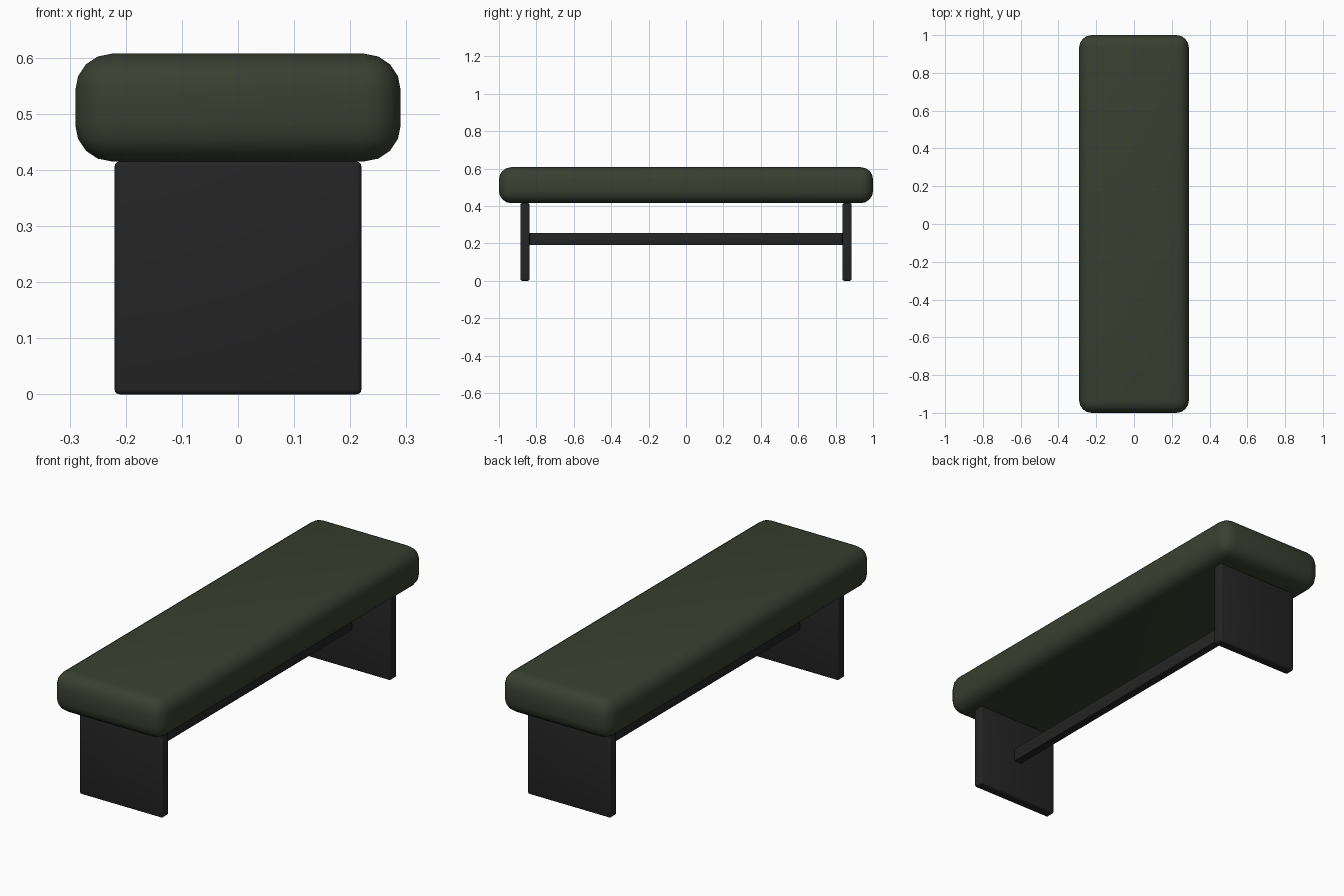
import bpy
import math

if "Cube" in bpy.data.objects:
    bpy.data.objects.remove(bpy.data.objects["Cube"])


def material(name, rgb):
    m = bpy.data.materials.new(name)
    m.diffuse_color = (*rgb, 1)
    m.use_nodes = True
    m.node_tree.nodes["Principled BSDF"].inputs["Base Color"].default_value = m.diffuse_color
    return m


olive = material("olive_fabric", (0.041, 0.050, 0.030))
black = material("black_wood", (0.018, 0.018, 0.018))


def rounded_box(name, size, center, radius, segments, mat):
    """Box with rounded edges, given full size and centre."""
    bpy.ops.mesh.primitive_cube_add(size=1, location=center)
    ob = bpy.context.object
    ob.name = name
    ob.scale = size
    bpy.ops.object.transform_apply(location=False, rotation=False, scale=True)
    bev = ob.modifiers.new("rounding", "BEVEL")
    bev.width = radius
    bev.segments = segments
    bev.limit_method = "NONE"
    bpy.ops.object.modifier_apply(modifier=bev.name)
    bpy.ops.object.shade_smooth_by_angle(angle=math.radians(35))
    ob.data.materials.append(mat)
    return ob


# Padded seat
rounded_box("seat_cushion", (0.58, 2.0, 0.192), (0, 0, 0.511), 0.065, 4, olive)

# Panel legs at both ends
for name, side in (("front_leg", -1), ("back_leg", 1)):
    rounded_box(name, (0.44, 0.05, 0.415), (0, side * 0.861, 0.2075), 0.009, 3, black)

# Stretcher bar between the legs
rounded_box("stretcher", (0.04, 1.672, 0.066), (0, 0, 0.223), 0.003, 2, black)
